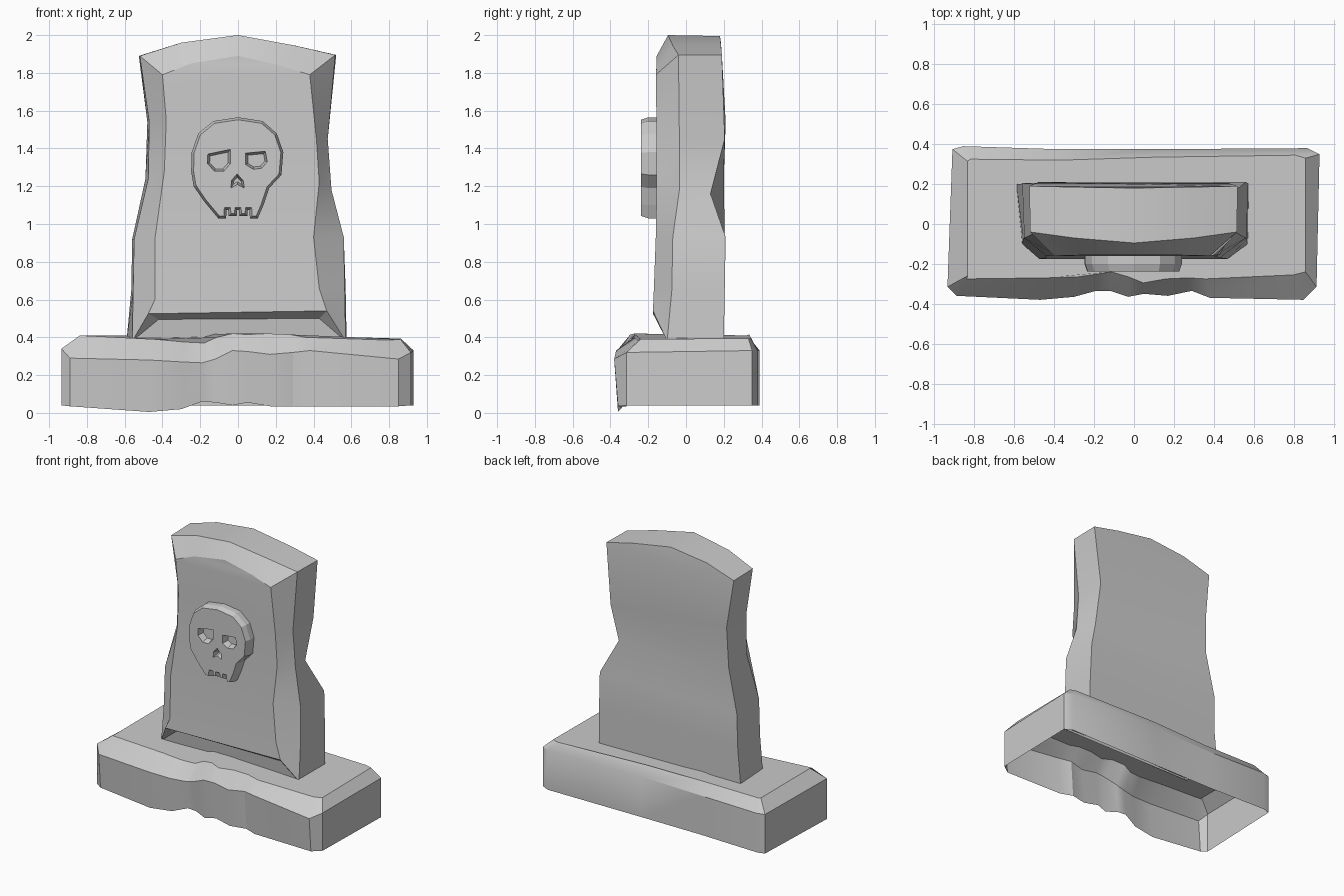
import bpy, bmesh, math
from mathutils import Vector


def make_object(name, verts, faces, smooth=True):
    mesh = bpy.data.meshes.new(name)
    mesh.from_pydata(verts, [], faces)
    bm = bmesh.new()
    bm.from_mesh(mesh)
    bmesh.ops.recalc_face_normals(bm, faces=bm.faces)
    bm.to_mesh(mesh)
    bm.free()
    obj = bpy.data.objects.new(name, mesh)
    bpy.context.collection.objects.link(obj)
    if smooth:
        smooth_edges(obj)
    return obj


def smooth_edges(obj):
    bpy.ops.object.select_all(action='DESELECT')
    obj.select_set(True)
    bpy.context.view_layer.objects.active = obj
    bpy.ops.object.shade_smooth_by_angle(angle=math.radians(30))


def bridge(a, b, n, closed=True):
    """Quads between two rings whose vertices start at a and b."""
    return [(a + i, a + (i + 1) % n, b + (i + 1) % n, b + i)
            for i in range(n if closed else n - 1)]


def rows(start, n):
    """Fill an arch outline with quads from its left side to its right side."""
    k = n // 2
    faces = [(start + i, start + i + 1, start + n - 2 - i, start + n - 1 - i)
             for i in range(k - 1)]
    return faces + [(start + k - 1, start + k, start + k + 1)]


# Base: worn front (x, mid y, bottom z, mid z, top y, top z), open underneath
front = [(-0.89, -0.36, 0.035, 0.29, -0.275, 0.41),
         (-0.47, -0.38, 0.005, 0.28, -0.27, 0.39),
         (-0.30, -0.365, 0.02, 0.27, -0.265, 0.375),
         (-0.19, -0.335, 0.06, 0.265, -0.25, 0.37),
         (-0.12, -0.335, 0.055, 0.285, -0.24, 0.40),
         (-0.03, -0.365, 0.04, 0.33, -0.265, 0.42),
         (0.05, -0.35, 0.055, 0.325, -0.295, 0.415),
         (0.17, -0.36, 0.035, 0.31, -0.275, 0.42),
         (0.29, -0.335, 0.035, 0.32, -0.27, 0.415),
         (0.38, -0.37, 0.035, 0.33, -0.275, 0.40),
         (0.85, -0.38, 0.035, 0.285, -0.255, 0.385)]
# Remaining corners: mid x, mid y, mid z, top x, top y, top z
around = [(0.915, -0.315, 0.32, 0.86, -0.24, 0.39),
          (0.93, 0.35, 0.33, 0.86, 0.33, 0.395),
          (0.87, 0.38, 0.33, 0.81, 0.345, 0.395),
          (0.10, 0.375, 0.34, 0.10, 0.335, 0.415),
          (-0.385, 0.375, 0.33, -0.37, 0.32, 0.41),
          (-0.855, 0.39, 0.33, -0.82, 0.325, 0.41),
          (-0.91, 0.375, 0.33, -0.835, 0.315, 0.41),
          (-0.935, -0.315, 0.34, -0.835, -0.26, 0.41)]
bottom = [(x, y + 0.02, zb) for x, y, zb, zm, ty, tz in front]
bottom += [(x, y, 0.04) for x, y, *_ in around]
middle = [(x, y, zm) for x, y, zb, zm, ty, tz in front] + [a[:3] for a in around]
top = [(x * 0.94, ty, tz) for x, y, zb, zm, ty, tz in front] + [a[3:] for a in around]
n = len(bottom)
make_object("base", bottom + middle + top,
            bridge(0, n, n) + bridge(n, 2 * n, n) + [tuple(range(2 * n, 3 * n))])

# Headstone: arch outlines (x, y, z) for back, front edge and raised panel
back = [(-0.59, 0.20, 0.38), (-0.565, 0.20, 0.65), (-0.56, 0.205, 0.92),
        (-0.49, 0.20, 1.24), (-0.48, 0.21, 1.54), (-0.525, 0.19, 1.89),
        (-0.30, 0.185, 1.96), (0, 0.18, 1.995), (0.30, 0.185, 1.945),
        (0.52, 0.19, 1.895), (0.475, 0.205, 1.45), (0.46, 0.13, 1.16),
        (0.56, 0.21, 0.93), (0.57, 0.205, 0.65), (0.575, 0.20, 0.38)]
edge = [(-0.56, -0.10, 0.38), (-0.555, -0.075, 0.65), (-0.55, -0.07, 0.92),
        (-0.475, -0.035, 1.24), (-0.47, -0.035, 1.54), (-0.52, -0.04, 1.89),
        (-0.30, -0.07, 1.96), (0, -0.095, 2.0), (0.30, -0.07, 1.945),
        (0.515, -0.04, 1.895), (0.475, -0.035, 1.45), (0.495, -0.035, 1.18),
        (0.56, -0.07, 0.93), (0.565, -0.075, 0.65), (0.57, -0.10, 0.38)]
panel = [(-0.475, -0.175, 0.525), (-0.44, -0.17, 0.60), (-0.44, -0.16, 0.92),
         (-0.39, -0.155, 1.28), (-0.38, -0.155, 1.55), (-0.40, -0.16, 1.79),
         (-0.25, -0.155, 1.85), (0, -0.155, 1.89), (0.22, -0.155, 1.84),
         (0.38, -0.16, 1.79), (0.415, -0.155, 1.45), (0.43, -0.155, 1.22),
         (0.40, -0.16, 0.93), (0.43, -0.17, 0.66), (0.47, -0.175, 0.54)]
n = len(back)
recess = [(-0.42, -0.115, 0.495), (0.43, -0.115, 0.50)]
r, p, e = 3 * n, 2 * n, n
lip = [(p, p + n - 1, r + 1, r), (r, r + 1, e + n - 1, e),
       (e, p, r), (e + n - 1, r + 1, p + n - 1)]
make_object("headstone", back + edge + panel + recess,
            rows(0, n) + bridge(0, n, n, False) + bridge(n, p, n, False)
            + rows(p, n) + lip)


# Skull relief
def inset(points, d):
    """Move a clockwise x-z outline inward by d."""
    out = []
    for i, q in enumerate(points):
        a, b, c = Vector(points[i - 1]), Vector(q), Vector(points[(i + 1) % len(points)])
        u, v = (b - a).normalized(), (c - b).normalized()
        n1, n2 = Vector((u.y, -u.x)), Vector((v.y, -v.x))
        m = (n1 + n2).normalized()
        out.append(tuple(b + m * d / max(0.5, m.dot(n1))))
    return out


def prism(name, rings, smooth=False):
    """Closed solid through several (outline, y) rings."""
    n = len(rings[0][0])
    verts = [(x, y, z) for outline, y in rings for x, z in outline]
    faces = [tuple(range(n)), tuple(range((len(rings) - 1) * n, len(rings) * n))]
    for i in range(len(rings) - 1):
        faces += bridge(i * n, (i + 1) * n, n)
    return make_object(name, verts, faces, smooth)


outline = [(-0.18, 1.12), (-0.235, 1.20), (-0.248, 1.28), (-0.245, 1.38),
           (-0.21, 1.48), (-0.13, 1.545), (0, 1.565), (0.13, 1.545),
           (0.205, 1.48), (0.24, 1.38), (0.23, 1.26), (0.165, 1.19), (0.135, 1.10)]
for i in range(4):
    right = 0.105 - i * 0.056
    z = 1.03 if i in (0, 3) else 1.042
    outline += [(right, z), (right - 0.042, z)]
    if i < 3:
        outline += [(right - 0.045, 1.075), (right - 0.053, 1.075)]
skull = prism("skull", [(outline, -0.13), (outline, -0.20), (inset(outline, 0.013), -0.238)])

# Eye sockets and nose cut into the skull
sockets = {
    "left_eye_cutter": [(-0.16, 1.37), (-0.04, 1.395), (-0.04, 1.32),
                        (-0.075, 1.28), (-0.125, 1.28), (-0.162, 1.32)],
    "right_eye_cutter": [(0.04, 1.375), (0.145, 1.385), (0.155, 1.33),
                         (0.125, 1.295), (0.08, 1.29), (0.04, 1.315)],
    "nose_cutter": [(-0.035, 1.23), (-0.005, 1.265), (0.028, 1.23),
                    (0.033, 1.19), (-0.003, 1.21), (-0.037, 1.19)]}
for name, shape in sockets.items():
    cutter = prism(name, [(shape, -0.28), (shape, -0.235), (inset(shape, 0.012), -0.19)])
    cutter.hide_render = True
    cutter.hide_set(True)
    mod = skull.modifiers.new(name, 'BOOLEAN')
    mod.operation = 'DIFFERENCE'
    mod.solver = 'EXACT'
    mod.object = cutter
